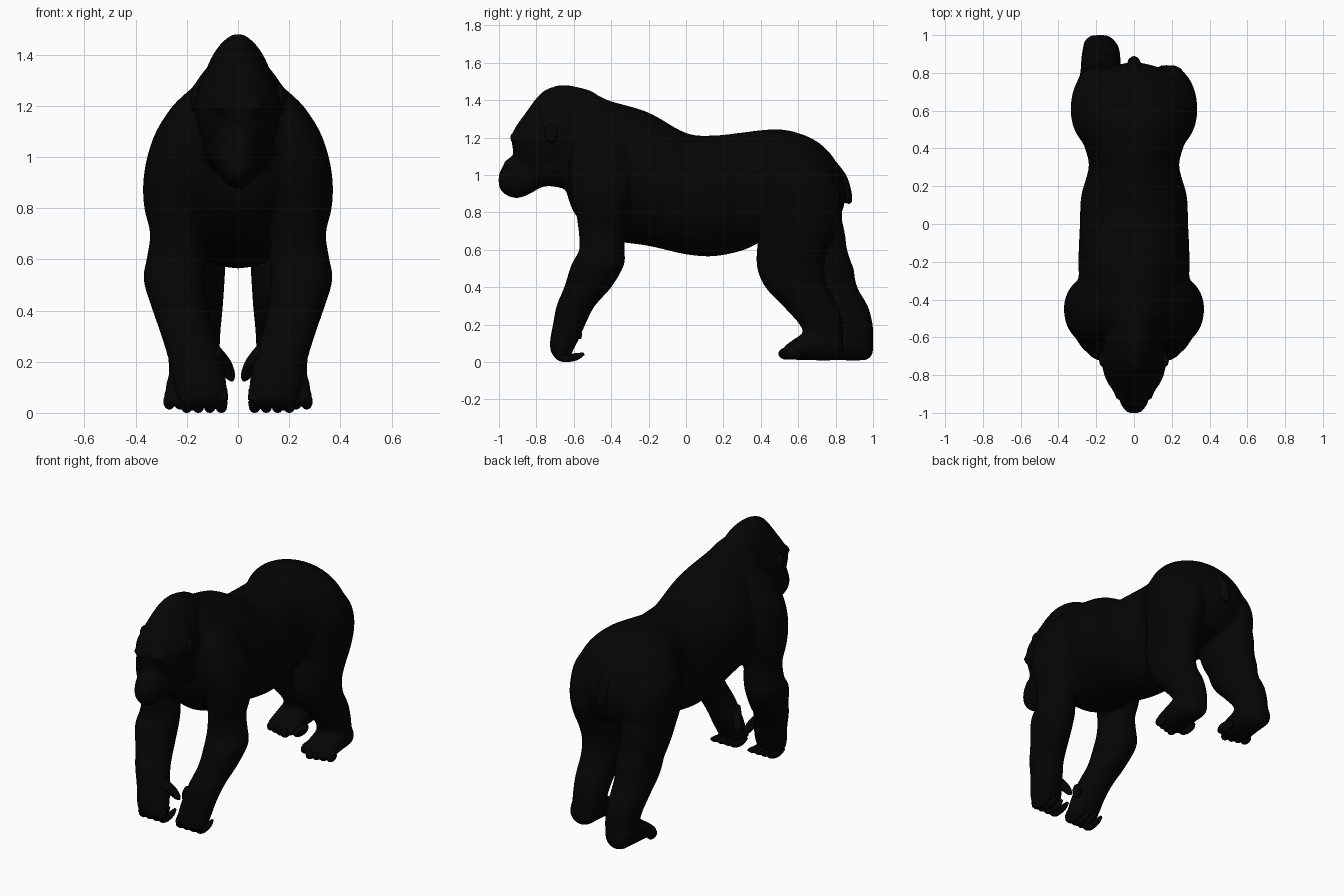
import bpy, bmesh, math
from mathutils import Vector, Matrix

fur = bpy.data.materials.new("near black fur")
fur.diffuse_color = (0.0015, 0.0015, 0.0015, 1)


def smooth_rows(rows, n=5):
    """Catmull-Rom interpolation of section rows."""
    out = []
    for i in range(len(rows) - 1):
        p = [rows[max(i - 1, 0)], rows[i], rows[i + 1], rows[min(i + 2, len(rows) - 1)]]
        for k in range(n):
            t = k / n
            out.append([0.5 * (2 * b + (c - a) * t + (2 * a - 5 * b + 4 * c - d) * t * t
                               + (3 * b - a - 3 * c + d) * t ** 3) for a, b, c, d in zip(*p)])
    return out + [list(rows[-1])]


def skin(bm, rings):
    """Closed tube through a list of point rings."""
    vs = [[bm.verts.new(p) for p in r] for r in rings]
    n = len(vs[0])
    faces = [bm.faces.new((a[i], a[(i + 1) % n], b[(i + 1) % n], b[i]))
             for a, b in zip(vs, vs[1:]) for i in range(n)]
    faces += [bm.faces.new(vs[0]), bm.faces.new(vs[-1])]
    bmesh.ops.recalc_face_normals(bm, faces=faces)


ANG = [2 * math.pi * i / 32 for i in range(32)]


def loft_y(bm, rows, cx=0.0):
    """rows: y, bottom z, top z, half width, pinch of the upper half."""
    rows = [(*r, 0.0)[:5] for r in rows]
    skin(bm, [[(cx + w * math.cos(a) * (1 - k * max(0, math.sin(a))), y,
                (lo + hi) / 2 + (hi - lo) / 2 * math.sin(a)) for a in ANG]
              for y, lo, hi, w, k in smooth_rows(rows)])


def loft_z(bm, rows, side=1, lean=lambda z: 0.0):
    """rows: z, centre x, centre y, half width, half depth."""
    skin(bm, [[(side * (cx + rx * math.cos(a)), cy + lean(z) + ry * math.sin(a), z) for a in ANG]
              for z, cx, cy, rx, ry in smooth_rows(rows)])


def blob(bm, centre, radii, tilt=0.0):
    m = Matrix.Translation(centre) @ Matrix.Rotation(tilt, 4, 'X') @ Matrix.Diagonal((*radii, 1))
    bmesh.ops.create_uvsphere(bm, u_segments=16, v_segments=10, radius=1, matrix=m)


def tube(bm, points, radii):
    """Tapering digit or tail through a few points."""
    rings = []
    rows = smooth_rows([(*p, r) for p, r in zip(points, radii)], 4)
    for i, (x, y, z, r) in enumerate(rows):
        t = Vector(rows[min(i + 1, len(rows) - 1)][:3]) - Vector(rows[max(i - 1, 0)][:3])
        q = t.to_track_quat('Z', 'Y')
        rings.append([Vector((x, y, z)) + q @ Vector((r * math.cos(a), r * math.sin(a), 0))
                      for a in ANG[::3]])
    skin(bm, rings)


def finish(name, bm, fuse=False):
    me = bpy.data.meshes.new(name)
    bm.to_mesh(me)
    bm.free()
    me.materials.append(fur)
    ob = bpy.data.objects.new(name, me)
    bpy.context.collection.objects.link(ob)
    for p in me.polygons:
        p.use_smooth = True
    if fuse:
        r = ob.modifiers.new("fuse", 'REMESH')
        r.mode, r.voxel_size, r.use_smooth_shade = 'VOXEL', 0.012, True
        s = ob.modifiers.new("soften", 'SMOOTH')
        s.factor, s.iterations = 0.5, 12
    return ob


body = bmesh.new()
# torso, pinched to a ridge at the neck
loft_y(body, [(-.65, .95, 1.2, .10, .3), (-.6, .80, 1.37, .20, .33), (-.5, .70, 1.43, .26, .33),
              (-.4, .65, 1.395, .285, .28), (-.2, .62, 1.335, .295, .12), (0, .575, 1.225, .287),
              (.15, .565, 1.212, .28), (.3, .595, 1.228, .24), (.4, .64, 1.24, .26),
              (.5, .66, 1.245, .30), (.6, .66, 1.225, .322), (.7, .68, 1.18, .295),
              (.78, .71, 1.105, .225), (.83, .79, 1.01, .13), (.853, .87, .95, .04)])
# muzzle and jaw
loft_y(body, [(-1.003, .95, .995, .02), (-.99, .915, 1.03, .045), (-.95, .885, 1.085, .072),
              (-.9, .875, 1.12, .085), (-.84, .895, 1.14, .10), (-.75, .94, 1.15, .13),
              (-.62, .92, 1.15, .14)])
# skull with tall crest running back into the neck
loft_z(body, [(1.0, 0, -.72, .10, .17), (1.1, 0, -.72, .15, .2), (1.2, 0, -.715, .172, .218),
              (1.26, 0, -.70, .157, .21), (1.33, 0, -.665, .13, .195),
              (1.4, 0, -.63, .098, .18), (1.45, 0, -.635, .06, .127), (1.48, 0, -.655, .02, .035)])
for s in (1, -1):
    # brow ridge and nose wing
    blob(body, (s * .05, -.89, 1.2), (.06, .056, .035))
    blob(body, (s * .025, -.945, 1.06), (.03, .03, .03))
    # shoulder, arm and fist
    loft_z(body, [(1.27, .15, -.44, .03, .06), (1.2, .175, -.45, .08, .13), (1.1, .215, -.45, .105, .165),
                  (1.0, .235, -.45, .12, .175), (.9, .245, -.45, .126, .165), (.8, .247, -.45, .12, .14),
                  (.7, .237, -.45, .107, .125), (.6, .24, -.45, .118, .122), (.52, .247, -.472, .123, .142),
                  (.4, .225, -.525, .109, .127), (.3, .195, -.59, .105, .103), (.2, .165, -.625, .105, .087),
                  (.12, .15, -.65, .105, .077), (.06, .14, -.665, .1, .06), (.02, .14, -.66, .08, .04)],
           s)
    # leg: the one on the -x side strides further back
    lean = (lambda z: 0.0) if s > 0 else (lambda z: .16 * min(1, max(0, (.77 - z) / .27)))
    loft_z(body, [(1.12, .14, .56, .10, .13), (1.0, .175, .59, .15, .19), (.9, .19, .61, .145, .215),
                  (.8, .188, .615, .143, .222), (.7, .187, .6, .137, .207), (.6, .18, .57, .132, .192),
                  (.5, .175, .56, .122, .18), (.4, .175, .59, .115, .167), (.3, .175, .665, .106, .148),
                  (.2, .172, .723, .1, .116), (.12, .172, .74, .096, .1), (.06, .17, .74, .08, .08)],
           s, lean)
    # foot
    d = lean(0)
    loft_y(body, [(.84 + d, .05, .11, .04), (.81 + d, .012, .17, .08), (.72 + d, .008, .2, .097),
                  (.63 + d, .01, .155, .104), (.56 + d, .014, .11, .107), (.52 + d, .025, .08, .09)],
           s * .182)
finish("body", body, fuse=True)

# fingers curled back under the fist, with thumbs
bm = bmesh.new()
for s in (1, -1):
    for i in range(4):
        x = s * (.065 + .045 * i)
        tube(bm, [(x, -.66, .09), (x, -.688, .05), (x, -.655, .022), (x, -.59, .028), (x, -.545, .045)],
             [.024, .026, .022, .02, .008])
    tube(bm, [(s * .1, -.64, .24), (s * .055, -.6, .19), (s * .03, -.575, .145), (s * .022, -.565, .125)],
         [.035, .03, .02, .006])
finish("fingers", bm)

# toes
bm = bmesh.new()
for s in (1, -1):
    d = 0 if s > 0 else .16
    for i in range(4):
        blob(bm, (s * (.145 + .041 * i), .536 + .012 * i + d, .045), (.024, .042, .032))
    blob(bm, (s * .085, .60 + d, .05), (.03, .07, .035))
finish("toes", bm)

# ears
bm = bmesh.new()
for s in (1, -1):
    blob(bm, (s * .165, -.72, 1.22), (.02, .036, .05), .15)
finish("ears", bm)

# eyes
bm = bmesh.new()
for s in (1, -1):
    blob(bm, (s * .05, -.908, 1.155), (.018, .014, .014))
finish("eyes", bm)

# short hanging tail
bm = bmesh.new()
tube(bm, [(0, .76, 1.06), (0, .82, .98), (0, .852, .90), (0, .868, .86), (0, .87, .845)],
     [.04, .042, .035, .022, .006])
finish("tail", bm)
